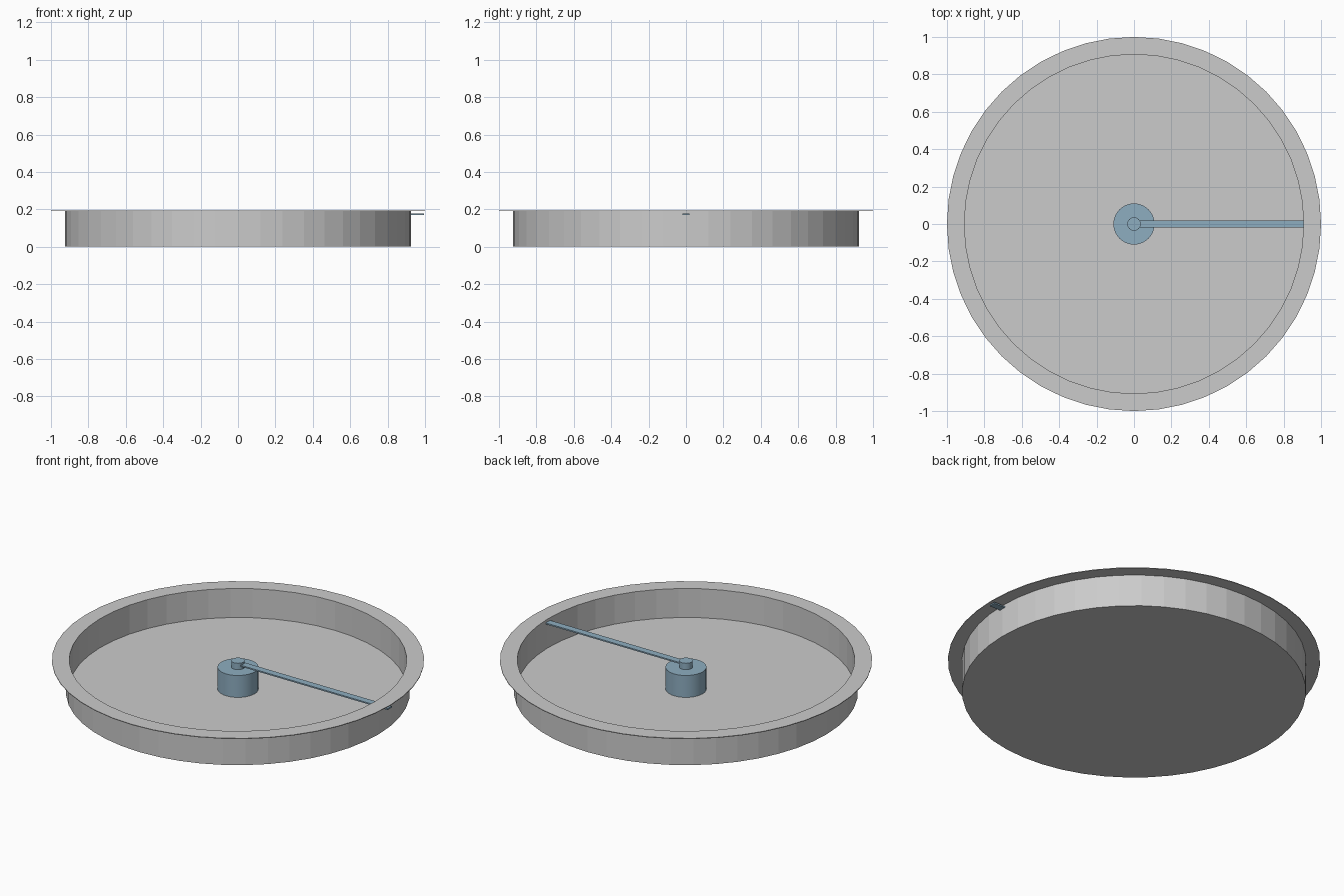
import bpy, math

if "Cube" in bpy.data.objects:
    bpy.data.objects.remove(bpy.data.objects["Cube"])

SIDES = 48


def link(name, verts, edges, faces, mat=None):
    mesh = bpy.data.meshes.new(name)
    mesh.from_pydata(verts, edges, faces)
    obj = bpy.data.objects.new(name, mesh)
    bpy.context.collection.objects.link(obj)
    if mat:
        mesh.materials.append(mat)
    return obj


def circle(r, z, count):
    return [(r * math.cos(2 * math.pi * i / count),
             r * math.sin(2 * math.pi * i / count), z) for i in range(count)]


def revolve(name, profile, sides=SIDES, mat=None):
    """Spin an (r, z) profile about z; points at r = 0 become a single vertex."""
    verts, rings, faces = [], [], []
    for r, z in profile:
        count = sides if r > 0 else 1
        start = len(verts)
        verts += circle(r, z, count)
        rings.append([start + i % count for i in range(sides)])
    for lo, hi in zip(rings, rings[1:]):
        for i in range(sides):
            j = (i + 1) % sides
            faces.append(list(dict.fromkeys((lo[i], lo[j], hi[j], hi[i]))))
    return link(name, verts, [], faces, mat)


blue = bpy.data.materials.new("blue_metal")
blue.diffuse_color = (0.27, 0.42, 0.53, 1)
blue.use_nodes = True
blue.node_tree.nodes["Principled BSDF"].inputs["Base Color"].default_value = blue.diffuse_color

# Shallow dish with floor, wall and flat flange
revolve("dish", [(0, 0), (0.924, 0), (0.924, 0.19), (1, 0.19), (1, 0.194),
                 (0.924, 0.194), (0.907, 0.194), (0.907, 0.022), (0, 0.022)])

# Central hub with a small pin on top
for obj in (revolve("hub", [(0, 0.022), (0.11, 0.022), (0.11, 0.152), (0, 0.152)], 32, blue),
            revolve("pin", [(0, 0.152), (0.036, 0.152), (0.036, 0.19), (0, 0.19)], 32, blue)):
    bpy.ops.object.select_all(action='DESELECT')
    bpy.context.view_layer.objects.active = obj
    obj.select_set(True)
    bpy.ops.object.shade_smooth_by_angle()

# Pointer running from the pin out under the flange
bpy.ops.mesh.primitive_cube_add(size=1, location=(0.5075, 0, 0.174))
pointer = bpy.context.object
pointer.name = "pointer"
pointer.scale = (0.975, 0.04, 0.008)
pointer.data.materials.append(blue)

# Open wire outline of the clear cover: three hoops and one upright
verts, edges = [], []
for k, z in enumerate((0.193, 0.225, 0.245)):
    verts += circle(1, z, SIDES)
    edges += [(k * SIDES + i, k * SIDES + (i + 1) % SIDES) for i in range(SIDES)]
edges += [(0, SIDES), (SIDES, 2 * SIDES)]
link("cover_outline", verts, edges, [])
